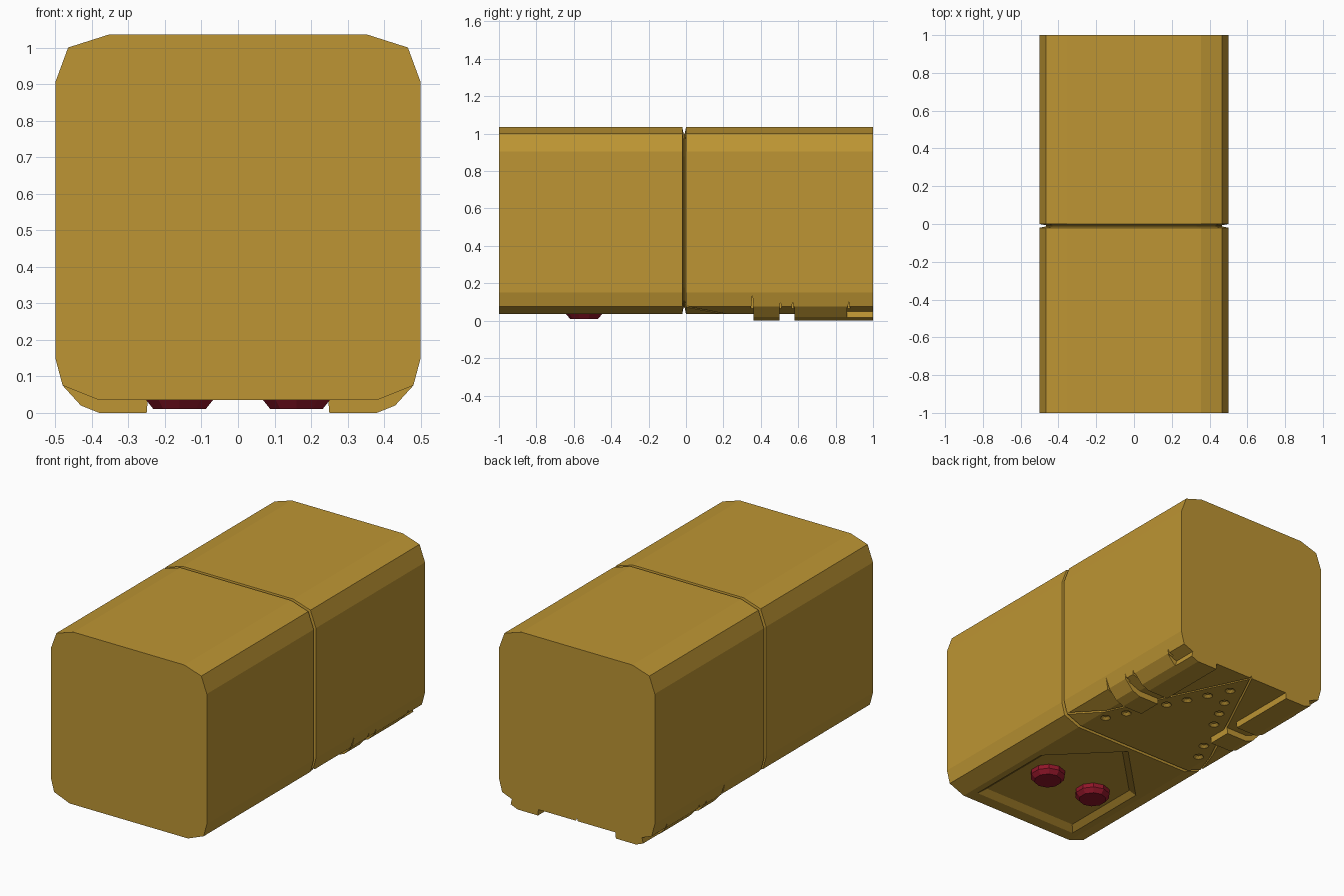
import bpy, bmesh, math
from mathutils import Matrix

if "Cube" in bpy.data.objects:
    bpy.data.objects.remove(bpy.data.objects["Cube"])


def material(name, color):
    m = bpy.data.materials.new(name)
    m.diffuse_color = (*color, 1)
    m.use_nodes = True
    m.node_tree.nodes["Principled BSDF"].inputs["Base Color"].default_value = m.diffuse_color
    return m


GOLD = material("gold", (0.51, 0.3, 0.033))
RED = material("red", (0.28, 0.008, 0.022))


def finish(bm, name, mat=None):
    bmesh.ops.recalc_face_normals(bm, faces=bm.faces[:])
    me = bpy.data.meshes.new(name)
    bm.to_mesh(me)
    bm.free()
    ob = bpy.data.objects.new(name, me)
    bpy.context.collection.objects.link(ob)
    if mat:
        me.materials.append(mat)
    return ob


def loft(bm, rings):
    """Bridge matching rings of points and cap both ends."""
    loops = [[bm.verts.new(p) for p in r] for r in rings]
    n = len(loops[0])
    for a, b in zip(loops, loops[1:]):
        for i in range(n):
            j = (i + 1) % n
            bm.faces.new((a[i], a[j], b[j], b[i]))
    bm.faces.new(loops[0])
    bm.faces.new(loops[-1])


def cone(bm, x, y, z, r_low, r_top, depth, sides):
    bmesh.ops.create_cone(bm, cap_ends=True, segments=sides, radius1=r_low,
                          radius2=r_top, depth=depth,
                          matrix=Matrix.Translation((x, y, z + depth / 2)))


def cut(target, cutter):
    cutter.hide_render = True
    cutter.hide_viewport = True
    cutter.display_type = 'WIRE'
    mod = target.modifiers.new(cutter.name, 'BOOLEAN')
    mod.operation = 'DIFFERENCE'
    mod.solver = 'EXACT'
    mod.object = cutter


# Body: chamfered section along y with a groove round the middle
half = [(0.38, 0.035), (0.48, 0.075), (0.5, 0.15), (0.5, 0.905), (0.465, 1.0), (0.355, 1.035)]
section = half + [(-x, z) for x, z in reversed(half)]
stations = [(-1, 1), (-0.02, 1), (-0.013, 0.93), (-0.007, 0.93), (0, 1), (1, 1)]
bm = bmesh.new()
loft(bm, [[(x * s, y, 0.535 + (z - 0.535) * s) for x, z in section] for y, s in stations])
body = finish(bm, "body", GOLD)

# Sunken five-sided panel under the front half, with sloping walls
outline = [(-0.34, -0.93), (0.34, -0.93), (0.34, -0.39), (0, -0.05), (-0.34, -0.39)]
bm = bmesh.new()
loft(bm, [[(x * s, -0.55 + (y + 0.55) * s, z) for x, y in outline]
          for z, s in ((0.0, 1.0), (0.035, 1.0), (0.06, 0.9))])
cut(body, finish(bm, "panel_cutter"))

# V-shaped seam under the rear half, narrowing upwards
path = [(0.485, -0.008, 0.092), (0.38, 0.21, 0.05), (0, 1.0, 0.05),
        (-0.38, 0.21, 0.05), (-0.485, -0.008, 0.092)]
w = 0.016
bm = bmesh.new()
loft(bm, [[(x, y - 0.002, z), (x, y + 0.002, z), (x, y + w, z - 0.02),
           (x, y + w, -0.05), (x, y - w, -0.05), (x, y - w, z - 0.02)] for x, y, z in path])
cut(body, finish(bm, "seam_cutter"))

# Row of shallow dimples just inside the seam
spots = [(0, 0.82)]
for y in (0.155, 0.265, 0.48, 0.59, 0.70):
    x = 0.5 * (0.82 - y)
    spots += [(x, y), (-x, y)]
bm = bmesh.new()
for x, y in spots:
    cone(bm, x, y, 0.025, 0.041, 0.012, 0.023, 10)
cut(body, finish(bm, "dimple_cutter"))

# Thin pointed nicks in the lower sides, at the ends of the feet
bm = bmesh.new()
for side in (1, -1):
    for y, top in ((0.355, 0.14), (0.505, 0.1), (0.57, 0.1), (0.87, 0.1)):
        loft(bm, [[(side * x, y - 0.008, 0.06), (side * x, y + 0.008, 0.06), (side * x, y, top)]
                  for x in (0.455, 0.52)])
cut(body, finish(bm, "nick_cutter"))

# Round buttons hanging in the sunken panel
for side, label in ((1, "right"), (-1, "left")):
    bm = bmesh.new()
    cone(bm, side * 0.16, -0.545, 0.01, 0.075, 0.096, 0.025, 10)
    cone(bm, side * 0.16, -0.545, 0.035, 0.096, 0.096, 0.04, 10)
    finish(bm, "button_" + label, RED)

# Raised feet along both lower edges at the rear
full = [(0.25, 0), (0.38, 0), (0.43, 0.02), (0.48, 0.075), (0.46, 0.1), (0.245, 0.06)]
notched = [(0.25, 0), (0.38, 0), (0.425, 0.018), (0.415, 0.06), (0.39, 0.06), (0.245, 0.06)]
feet = [("front", full, 0.36, 0.5), ("middle", full, 0.58, 0.86), ("rear", notched, 0.86, 1.0)]
for side, label in ((1, "right"), (-1, "left")):
    for place, prof, y0, y1 in feet:
        bm = bmesh.new()
        loft(bm, [[(side * x, y, z) for x, z in prof] for y in (y0, y1)])
        finish(bm, f"foot_{place}_{label}", GOLD)
